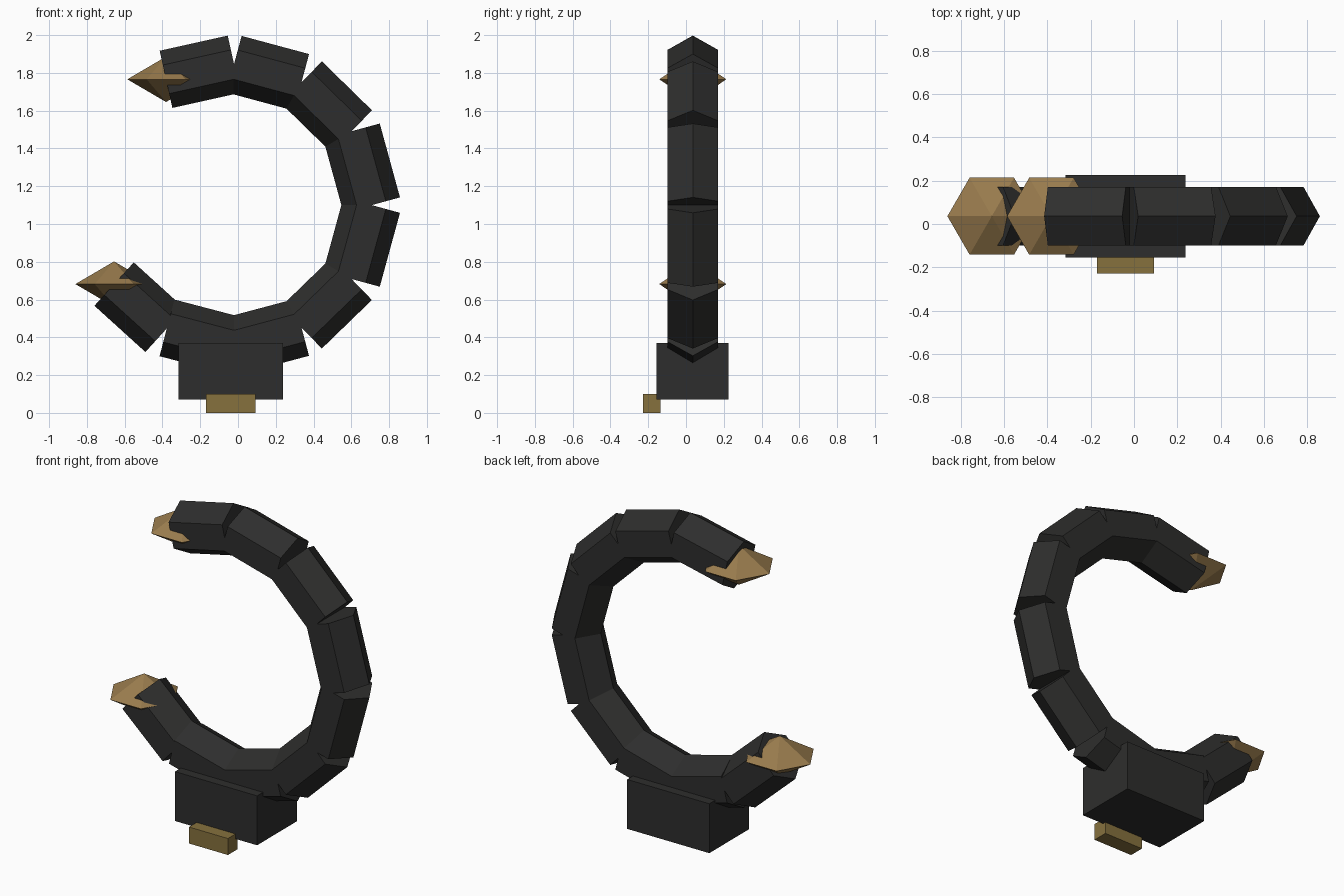
import bpy, bmesh
from math import radians
from mathutils import Matrix, Vector

if "Cube" in bpy.data.objects:
    bpy.data.objects.remove(bpy.data.objects["Cube"])

YC = 0.036  # depth of the ring's centre plane


def material(name, rgb):
    m = bpy.data.materials.new(name)
    m.diffuse_color = (*rgb, 1)
    m.use_nodes = True
    m.node_tree.nodes["Principled BSDF"].inputs["Base Color"].default_value = m.diffuse_color
    return m


dark = material("dark_metal", (0.027, 0.027, 0.026))
gold = material("gold", (0.32, 0.20, 0.075))
brass = material("brass", (0.24, 0.165, 0.048))


def finish(bm, name, mat):
    bmesh.ops.recalc_face_normals(bm, faces=bm.faces)
    me = bpy.data.meshes.new(name)
    bm.to_mesh(me)
    bm.free()
    me.materials.append(mat)
    bpy.context.collection.objects.link(bpy.data.objects.new(name, me))


def box(name, lo, hi, mat):
    lo, hi = Vector(lo), Vector(hi)
    bm = bmesh.new()
    bmesh.ops.create_cube(bm, size=1, matrix=Matrix.Translation((lo + hi) / 2)
                          @ Matrix.Diagonal((*(hi - lo), 1)))
    finish(bm, name, mat)


def hex_bar(name, a, b, r, mat):
    """Hexagonal bar from a to b with its ridges in the ring plane."""
    d = (b - a).normalized()
    x = Vector((0, 1, 0))
    rot = Matrix((x, d.cross(x), d)).transposed().to_4x4()
    bm = bmesh.new()
    bmesh.ops.create_cone(bm, cap_ends=True, segments=6, radius1=r, radius2=r,
                          depth=(b - a).length,
                          matrix=Matrix.Translation((a + b) / 2) @ rot)
    finish(bm, name, mat)


def crystal(name, c, r, h, mat):
    """Six-sided double pyramid pointing along x."""
    bm = bmesh.new()
    for s in (0, 180):
        bmesh.ops.create_cone(
            bm, cap_ends=False, segments=6, radius1=r, radius2=0, depth=h,
            matrix=Matrix.Translation(c) @ Matrix.Rotation(radians(s), 4, 'X')
            @ Matrix.Translation((0, 0, h / 2)) @ Matrix.Rotation(radians(90), 4, 'Z'))
    bmesh.ops.remove_doubles(bm, verts=bm.verts, dist=0.001)
    finish(bm, name, mat)


# Open ring of straight hexagonal segments
path = [(-0.381, 1.766), (-0.021, 1.846), (0.336, 1.75), (0.601, 1.491),
        (0.708, 1.10), (0.601, 0.709), (0.336, 0.452), (-0.021, 0.357),
        (-0.376, 0.45), (-0.656, 0.682)]
pts = [Vector((x, YC, z)) for x, z in path]
for i, (a, b) in enumerate(zip(pts, pts[1:])):
    if i == len(path) - 2:
        a = Vector((-0.386, YC, 0.437))
    hex_bar(f"ring_segment_{i + 1}", a, b, 0.155, dark)

# Gold tips on both open ends
crystal("upper_tip", pts[0], 0.205, 0.12, gold)
crystal("lower_tip", pts[-1], 0.205, 0.12, gold)

# Base block and front plate
box("base_block", (-0.315, -0.155, 0.07), (0.237, 0.226, 0.37), dark)
box("front_plate", (-0.17, -0.228, 0.0), (0.092, -0.135, 0.10), brass)
